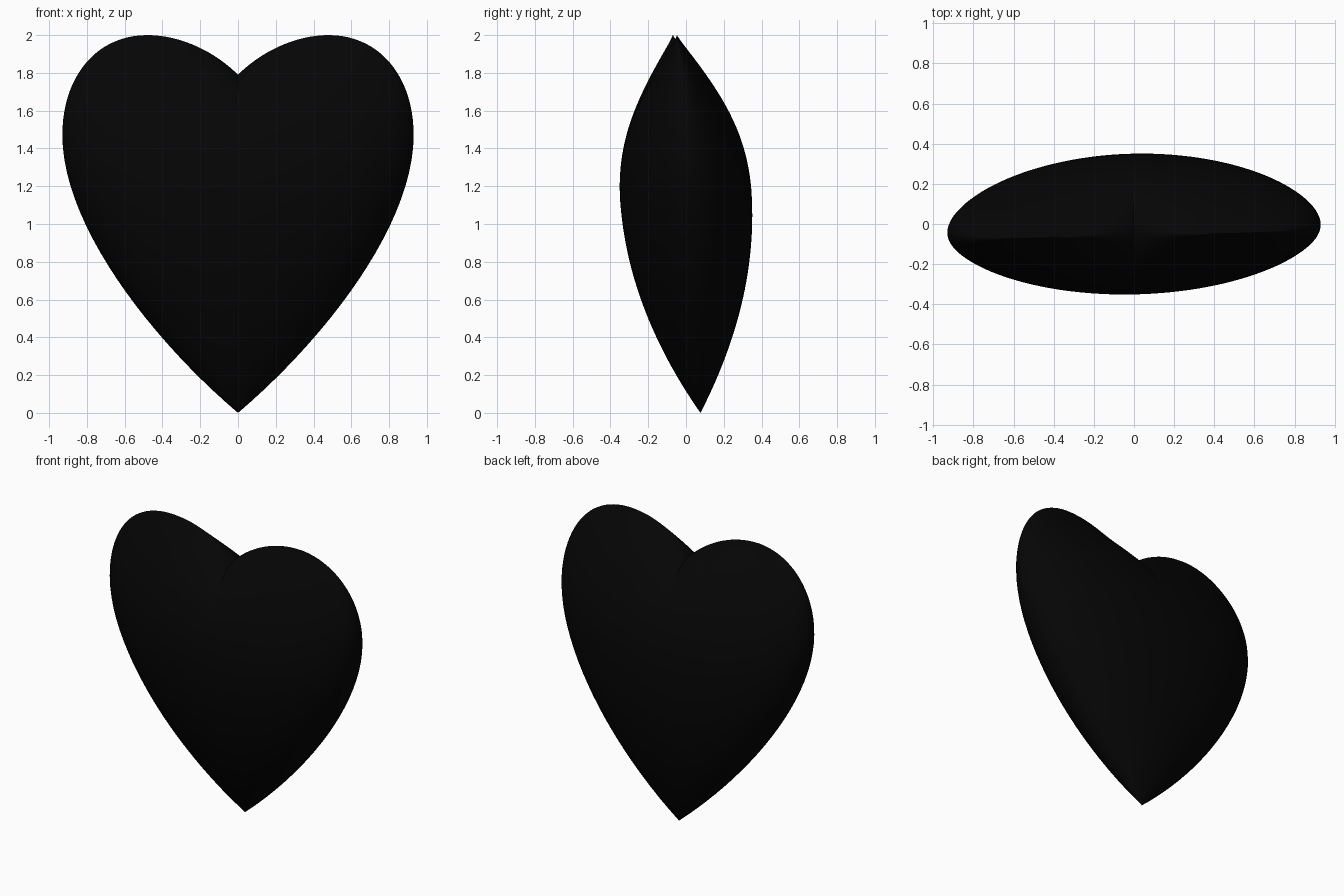
import bpy, bmesh, math

if "Cube" in bpy.data.objects:
    bpy.data.objects.remove(bpy.data.objects["Cube"])

DEPTH = 0.347           # half thickness at the middle
CZ = 1.15               # height of the fullest point
LEAN, TURN = 0.0675, 0.024
STEPS, RINGS = 22, 32

# Right half of the heart outline: tip, side, lobe top, dip
HALF = [((0, 0), (.47, .40), (.93, 1.0), (.93, 1.47)),
        ((.93, 1.47), (.93, 1.78), (.75, 2.0), (.48, 2.0)),
        ((.48, 2.0), (.30, 2.0), (.12, 1.91), (0, 1.79))]


def bezier(p, t):
    w = ((1 - t) ** 3, 3 * t * (1 - t) ** 2, 3 * t * t * (1 - t), t ** 3)
    return tuple(sum(wi * pi[k] for wi, pi in zip(w, p)) for k in (0, 1))


# Each outline point also carries how strongly it belongs to the notch
right = [bezier(seg, i / STEPS) + (min(1, 2 * i / STEPS) if k == 2 else 0,)
         for k, seg in enumerate(HALF) for i in range(STEPS)] + [(0, 1.79, 1)]
outline = right + [(-x, z, w) for x, z, w in right[-2:0:-1]]
flank = right[:2 * STEPS + 1]


def half_width(z):
    for (x0, z0, _), (x1, z1, _) in zip(flank, flank[1:]):
        if z <= z1:
            return x0 + (x1 - x0) * (z - z0) / (z1 - z0)
    return flank[-1][0]


def thickness(x, z, s, notch):
    # pointed from top to bottom, elliptical from side to side
    tall = 1 - ((z - CZ) / (CZ if z < CZ else 2 - CZ)) ** 2
    wide = 1 - (x / max(half_width(z), 1e-6)) ** 2
    return (DEPTH * max(0, tall) * math.sqrt(max(0, wide))
            * (1 - s ** 6) ** (0.5 * notch))


def place(bm, x, z, h):
    # the whole heart leans slightly back and is turned slightly
    return bm.verts.new((x - TURN * h,
                         0.0765 - LEAN * z + TURN * x + h,
                         z + LEAN * h))


def ring(bm, s, side):
    verts = []
    for x, z, notch in outline:
        px, pz = x * s, CZ + (z - CZ) * s
        h = thickness(px, pz, s, notch) if s < 1 else 0
        verts.append(place(bm, px, pz, side * h))
    return verts


# Puffed heart: scaled outlines rising from a shared rim to both middles
bm = bmesh.new()
rim = ring(bm, 1.0, 0)
n = len(outline)
for side in (-1, 1):
    outer = rim
    for k in range(RINGS - 1, 0, -1):
        inner = ring(bm, math.sin(k / RINGS * math.pi / 2), side)
        for i in range(n):
            j = (i + 1) % n
            bm.faces.new((outer[i], outer[j], inner[j], inner[i]))
        outer = inner
    apex = place(bm, 0, CZ, side * DEPTH)
    for i in range(n):
        bm.faces.new((outer[i], outer[(i + 1) % n], apex))
bmesh.ops.recalc_face_normals(bm, faces=bm.faces)

mesh = bpy.data.meshes.new("heart")
bm.to_mesh(mesh)
bm.free()
heart = bpy.data.objects.new("heart", mesh)
bpy.context.collection.objects.link(heart)

black = bpy.data.materials.new("black")
black.diffuse_color = (0.0016, 0.0016, 0.0016, 1)
black.use_nodes = True
black.node_tree.nodes["Principled BSDF"].inputs["Base Color"].default_value = black.diffuse_color
mesh.materials.append(black)

bpy.context.view_layer.objects.active = heart
heart.select_set(True)
bpy.ops.object.shade_smooth_by_angle(angle=math.radians(40))
